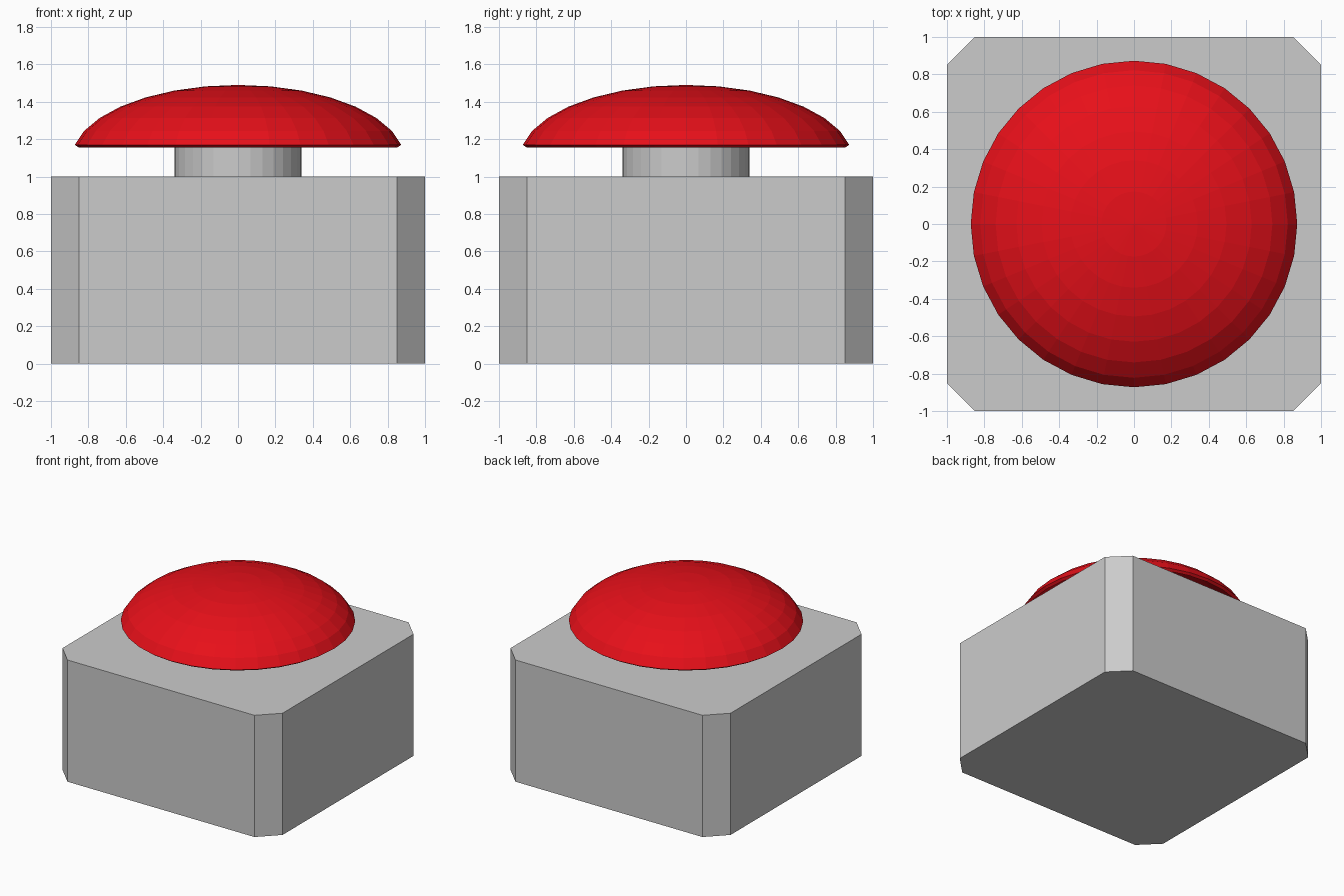
import bpy, bmesh, math

if "Cube" in bpy.data.objects:
    bpy.data.objects.remove(bpy.data.objects["Cube"])

SEG = 32


def make_object(name, bm):
    mesh = bpy.data.meshes.new(name)
    bmesh.ops.recalc_face_normals(bm, faces=bm.faces)
    bm.to_mesh(mesh)
    bm.free()
    obj = bpy.data.objects.new(name, mesh)
    bpy.context.collection.objects.link(obj)
    return obj


# Housing: box with chamfered vertical corners
bm = bmesh.new()
bmesh.ops.create_cube(bm, size=2)
for v in bm.verts:
    v.co.z = (v.co.z + 1) / 2
upright = [e for e in bm.edges if abs(e.verts[0].co.z - e.verts[1].co.z) > 0.5]
bmesh.ops.bevel(bm, geom=upright, offset=0.15, segments=1, affect='EDGES')
make_object("housing", bm)

# Stem: short post running up into the cap
bm = bmesh.new()
bmesh.ops.create_cone(bm, cap_ends=True, segments=SEG, radius1=0.34,
                      radius2=0.34, depth=0.41)
bmesh.ops.translate(bm, verts=bm.verts, vec=(0, 0, 1.205))
make_object("stem", bm)

# Cap: upper rings of a flattened sphere, given a thin wall
bm = bmesh.new()
bmesh.ops.create_uvsphere(bm, u_segments=SEG, v_segments=16, radius=1)
low = [v for v in bm.verts if v.co.z < 0.1]
bmesh.ops.delete(bm, geom=low, context='VERTS')
for v in bm.verts:
    v.co = (v.co.x * 0.89, v.co.y * 0.89, 1.0925 + v.co.z * 0.3975)
cap = make_object("push_cap", bm)
# keep the open shell facing outward
if cap.data.polygons[0].normal.dot(cap.data.polygons[0].center - cap.location) < 0:
    cap.data.flip_normals()
wall = cap.modifiers.new("wall", 'SOLIDIFY')
wall.thickness = 0.026
wall.offset = -1

red = bpy.data.materials.new("red")
red.diffuse_color = (0.8, 0.005, 0.01, 1)
red.use_nodes = True
red.node_tree.nodes["Principled BSDF"].inputs["Base Color"].default_value = red.diffuse_color
cap.data.materials.append(red)
